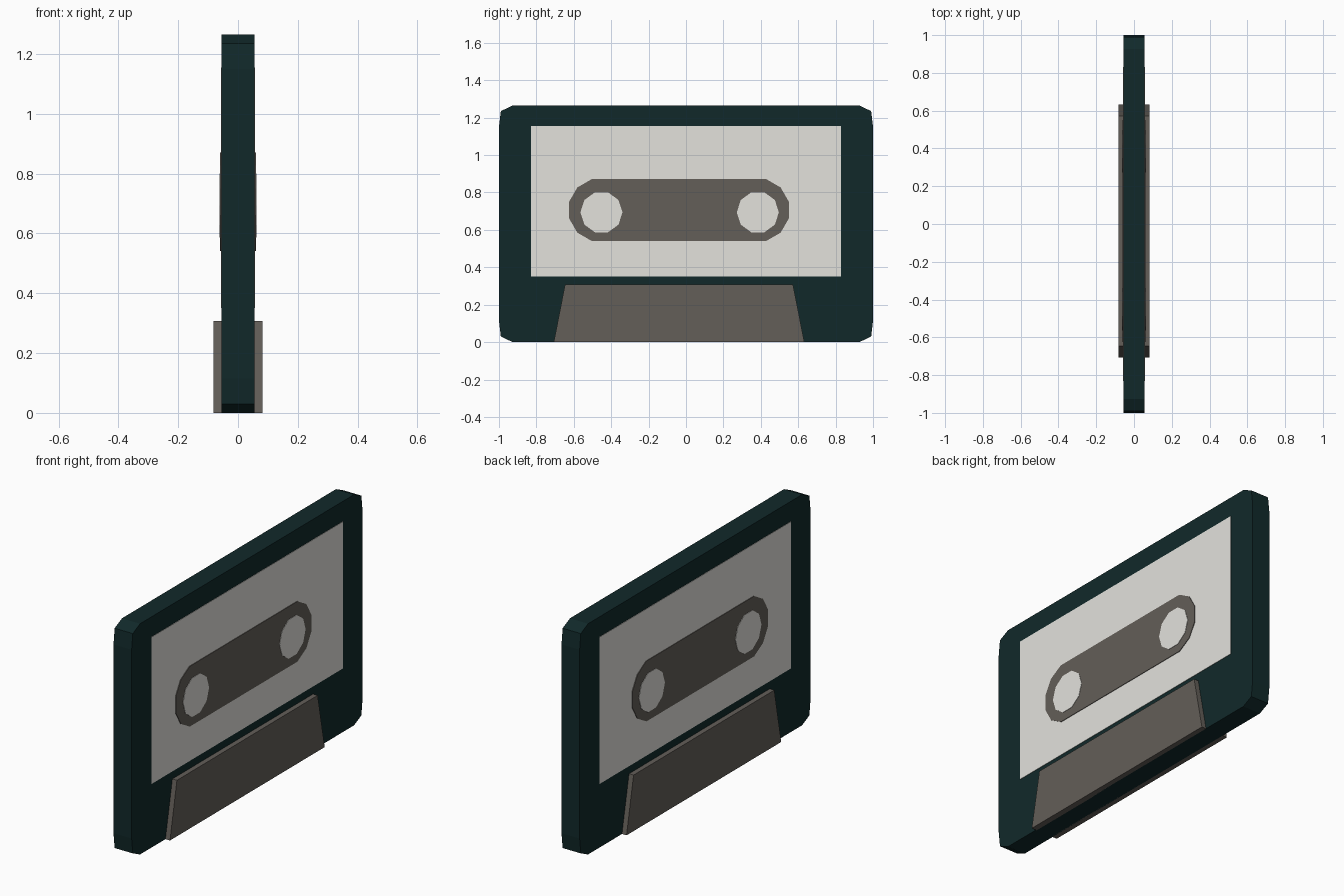
import bpy, bmesh, math

if "Cube" in bpy.data.objects:
    bpy.data.objects.remove(bpy.data.objects["Cube"])


def material(name, r, g, b):
    m = bpy.data.materials.new(name)
    m.diffuse_color = (r, g, b, 1)
    m.use_nodes = True
    m.node_tree.nodes["Principled BSDF"].inputs["Base Color"].default_value = m.diffuse_color
    return m


SHELL = material("dark teal plastic", 0.0055, 0.022, 0.023)
PAPER = material("off white paper", 0.77, 0.76, 0.72)
GREY = material("warm grey plastic", 0.125, 0.112, 0.098)


def slab(name, profile, x0, x1, mat):
    """Extrude a (y, z) outline along x."""
    bm = bmesh.new()
    face = bm.faces.new([bm.verts.new((x0, y, z)) for y, z in profile])
    ext = bmesh.ops.extrude_face_region(bm, geom=[face])
    moved = [v for v in ext["geom"] if isinstance(v, bmesh.types.BMVert)]
    bmesh.ops.translate(bm, verts=moved, vec=(x1 - x0, 0, 0))
    bmesh.ops.recalc_face_normals(bm, faces=bm.faces)
    mesh = bpy.data.meshes.new(name)
    bm.to_mesh(mesh)
    bm.free()
    mesh.materials.append(mat)
    obj = bpy.data.objects.new(name, mesh)
    bpy.context.collection.objects.link(obj)
    return obj


def arc(cy, cz, r, start, end, steps):
    return [(cy + r * math.cos(math.radians(start + (end - start) * i / steps)),
             cz + r * math.sin(math.radians(start + (end - start) * i / steps)))
            for i in range(steps + 1)]


# Shell with clipped corners
H = 1.265
corner = [(1.0, 1.15), (0.99, 1.235), (0.927, H)]
top = corner + [(-y, z) for y, z in reversed(corner)]
outline = top + [(y, H - z) for y, z in reversed(top)]
slab("cassette_shell", outline, -0.055, 0.055, SHELL)

label = [(-0.83, 0.35), (0.83, 0.35), (0.83, 1.155), (-0.83, 1.155)]
head_plate = [(-0.707, 0), (0.633, 0), (0.572, 0.307), (-0.647, 0.307)]
window = (arc(0.385, 0.706, 0.171, -75, 75, 5)
          + arc(-0.46, 0.706, 0.171, 105, 255, 5))

# Details repeated on both faces
for side, s in (("right", 1), ("left", -1)):
    slab("label_" + side, label, s * 0.05, s * 0.0572, PAPER)
    slab("window_" + side, window, s * 0.052, s * 0.0605, GREY)
    slab("head_plate_" + side, head_plate, s * 0.05, s * 0.0825, GREY)
    for end, y in (("front", -0.452), ("back", 0.384)):
        slab("reel_%s_%s" % (end, side), arc(y, 0.694, 0.1125, 0, 324, 9),
             s * 0.054, s * 0.0625, PAPER)
